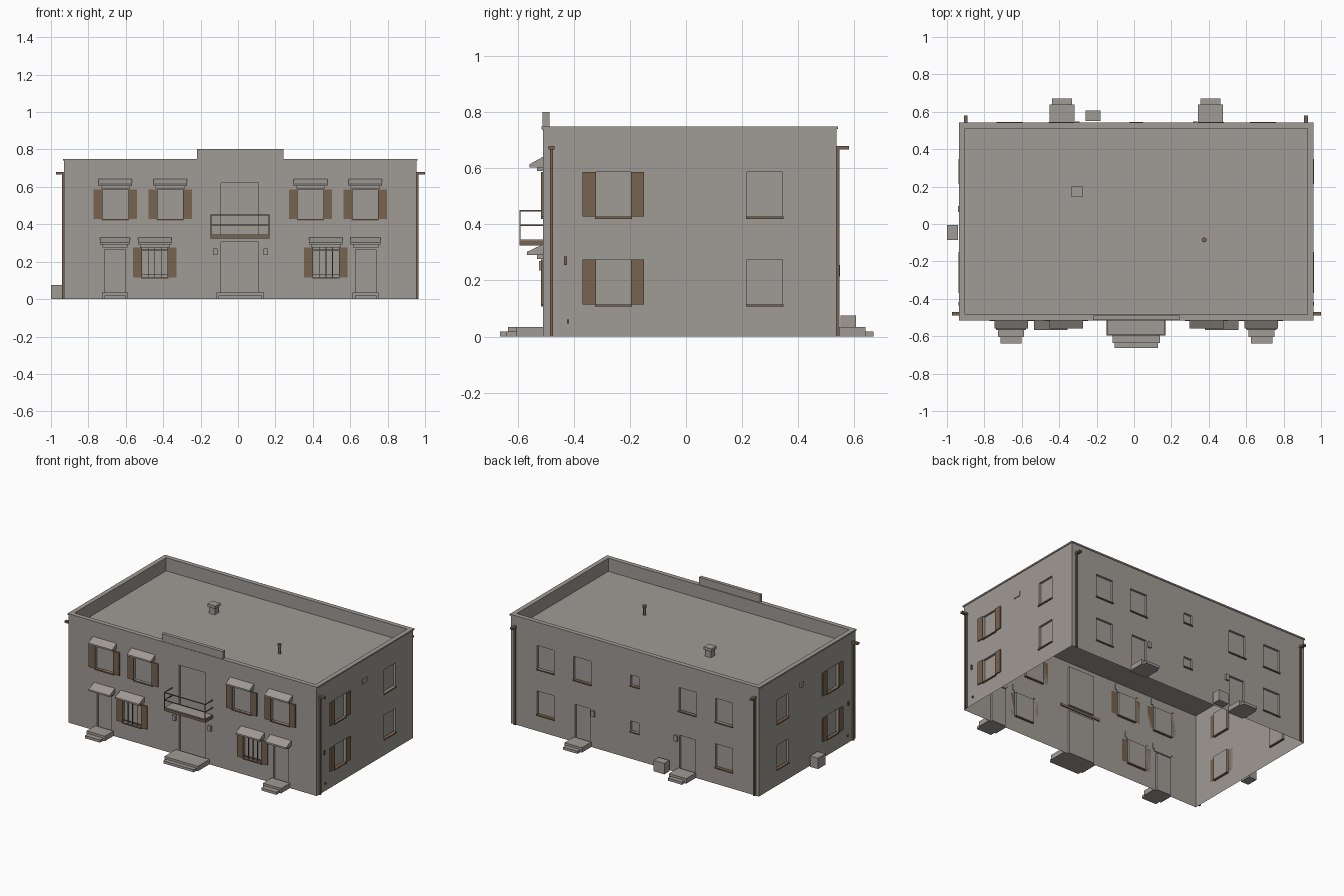
import bpy, bmesh
from mathutils import Vector

if "Cube" in bpy.data.objects:
    bpy.data.objects.remove(bpy.data.objects["Cube"])


def material(name, rgb):
    m = bpy.data.materials.new(name)
    m.use_nodes = True
    m.diffuse_color = (*rgb, 1)
    m.node_tree.nodes["Principled BSDF"].inputs["Base Color"].default_value = (*rgb, 1)
    return m


STONE = material("warm_grey", (0.35, 0.325, 0.30))
BROWN = material("brown", (0.18, 0.125, 0.08))

X0, X1, Y0, Y1 = -0.93, 0.955, -0.51, 0.537
MID = 0.0125
ROOF, TOP = 0.66, 0.745
RECESS = 0.015
OUT = {"front": Vector((0, -1, 0)), "back": Vector((0, 1, 0)),
       "left": Vector((1, 0, 0)), "right": Vector((-1, 0, 0))}


def on_wall(side, u, z, d=0.0):
    """Point on a wall: u along it, z up, d outwards."""
    return Vector({"front": (u, Y0 - d, z), "back": (u, Y1 + d, z),
                   "left": (X1 + d, u, z), "right": (X0 - d, u, z)}[side])


def finish(bm, name, mat):
    me = bpy.data.meshes.new(name)
    bm.to_mesh(me)
    bm.free()
    me.materials.append(mat)
    ob = bpy.data.objects.new(name, me)
    bpy.context.collection.objects.link(ob)
    return ob


def box(name, a, b, mat=STONE):
    bm = bmesh.new()
    bmesh.ops.create_cube(bm, size=1)
    a, b = Vector(a), Vector(b)
    for v in bm.verts:
        v.co = Vector([(a[i] + b[i]) / 2 + v.co[i] * abs(b[i] - a[i]) for i in range(3)])
    return finish(bm, name, mat)


def wall_box(name, side, u0, u1, z0, z1, d0, d1, mat=STONE):
    return box(name, on_wall(side, u0, z0, d0), on_wall(side, u1, z1, d1), mat)


def prism(name, profile, x0, x1, mat=STONE):
    """Extrude a (y, z) profile along x."""
    bm = bmesh.new()
    f = bm.faces.new([bm.verts.new((x0, y, z)) for y, z in profile])
    r = bmesh.ops.extrude_face_region(bm, geom=[f])
    vs = [g for g in r["geom"] if isinstance(g, bmesh.types.BMVert)]
    bmesh.ops.translate(bm, verts=vs, vec=(x1 - x0, 0, 0))
    bmesh.ops.recalc_face_normals(bm, faces=bm.faces)
    return finish(bm, name, mat)


def quad(bm, pts, facing):
    f = bm.faces.new([bm.verts.new(p) for p in pts])
    f.normal_update()
    if f.normal.dot(facing) < 0:
        f.normal_flip()


def wall(side, u0, u1, holes):
    """Single-skin wall with recessed panes for every (u0, u1, z0, z1) opening."""
    bm = bmesh.new()
    us = sorted({u0, u1, *[h[0] for h in holes], *[h[1] for h in holes]})
    zs = sorted({0.0, TOP, *[h[2] for h in holes], *[h[3] for h in holes]})
    for a, b in zip(us, us[1:]):
        for c, d in zip(zs, zs[1:]):
            u, z = (a + b) / 2, (c + d) / 2
            if not any(h[0] < u < h[1] and h[2] < z < h[3] for h in holes):
                quad(bm, [on_wall(side, *p) for p in ((a, c), (b, c), (b, d), (a, d))], OUT[side])
    for a, b, c, d in holes:
        ring = ((a, c), (b, c), (b, d), (a, d))
        middle = on_wall(side, (a + b) / 2, (c + d) / 2)
        quad(bm, [on_wall(side, *p, -RECESS) for p in ring], OUT[side])
        for p, q in zip(ring, ring[1:] + ring[:1]):
            pts = [on_wall(side, *p), on_wall(side, *q), on_wall(side, *q, -RECESS), on_wall(side, *p, -RECESS)]
            quad(bm, pts, middle - (pts[0] + pts[1]) / 2)
    bmesh.ops.remove_doubles(bm, verts=bm.verts, dist=0.0001)
    finish(bm, side + "_wall", STONE)


def window(side, u, z0, z1, w, shutters=False):
    wall_box(side + "_sill", side, u - w / 2 - 0.004, u + w / 2 + 0.004, z0 - 0.008, z0, -RECESS, 0.008, BROWN)
    if shutters:
        for s in (-1, 1):
            wall_box(side + "_shutter", side, u + s * w / 2, u + s * (w / 2 + 0.047), z0, z1, 0, 0.008, BROWN)
    return (u - w / 2, u + w / 2, z0, z1)


def awning(u, z, w, reach):
    """Sloped canopy with a narrower moulding below; z is its top."""
    y = Y0 - reach
    prism("awning", [(Y0 + 0.006, z), (y, z - 0.03), (y, z - 0.041), (Y0 + 0.006, z - 0.041)], u - w / 2, u + w / 2)
    wall_box("awning_moulding", "front", u - w / 2 + 0.012, u + w / 2 - 0.012, z - 0.055, z - 0.041, -0.006, 0.022)


def steps(side, u, w, deep, low):
    wall_box(side + "_upper_step", side, u - w / 2, u + w / 2, 0, 0.034, 0, deep)
    wall_box(side + "_lower_step", side, u - w / 2 + 0.012, u + w / 2 - 0.012, 0, 0.018, 0, low)


HIGH, LOW = (0.428, 0.587), (0.115, 0.275)

# Front wall
holes = [(-0.09, 0.11, 0.0, 0.305), (-0.09, 0.11, 0.345, 0.62)]
for s in (-1, 1):
    for off in (0.375, 0.668):
        holes.append(window("front", MID + s * off, *HIGH, 0.138, True))
        awning(MID + s * off, 0.645, 0.18, 0.048)
    u = MID + s * 0.4575
    holes.append(window("front", u, *LOW, 0.138, True))
    awning(u, 0.332, 0.18, 0.058)
    for k in (-1, 0, 1):
        wall_box("window_bar", "front", u + k * 0.035 - 0.002, u + k * 0.035 + 0.002, *LOW, -0.004, 0, BROWN)
    for z in (0.13, 0.262):
        wall_box("window_crossbar", "front", u - 0.069, u + 0.069, z - 0.002, z + 0.002, -0.004, 0, BROWN)
    u = MID + s * 0.67
    holes.append((u - 0.055, u + 0.055, 0.0, 0.265))
    awning(u, 0.332, 0.16, 0.058)
    steps("front", u, 0.138, 0.095, 0.13)
    u = MID + s * 0.135
    wall_box("front_lamp", "front", u - 0.012, u + 0.012, 0.235, 0.27, 0, 0.015)
wall("front", X0, X1, holes)
steps("front", MID, 0.255, 0.125, 0.153)

# Back wall
holes = []
for s in (-1, 1):
    holes.append(window("back", MID + s * 0.678, *HIGH, 0.13))
    holes.append(window("back", MID + s * 0.678, *LOW, 0.13))
    holes.append(window("back", MID + s * 0.4, *HIGH, 0.13))
    u = MID + s * 0.397
    holes.append((u - 0.058, u + 0.058, 0.0, 0.26))
    steps("back", u, 0.132, 0.103, 0.133)
    u = MID + s * 0.315
    wall_box("back_lamp", "back", u - 0.012, u + 0.012, 0.215, 0.255, 0, 0.012)
for z in (0.19, 0.505):
    holes.append(window("back", MID, z, z + 0.07, 0.065))
wall("back", X0, X1, holes)
wall_box("back_cooling_unit", "back", -0.26, -0.18, 0, 0.075, 0.015, 0.07)

# Side walls
for side in ("left", "right"):
    holes = []
    for z in (HIGH, LOW):
        holes.append(window(side, -0.259, *z, 0.125, True))
        holes.append(window(side, 0.281, *z, 0.125))
    wall(side, Y0, Y1, holes)
    wall_box(side + "_meter", side, -0.436, -0.424, 0.255, 0.285, 0, 0.008, BROWN)
    wall_box(side + "_tap", side, -0.424, -0.417, 0.047, 0.06, 0, 0.008, BROWN)
wall_box("left_vent", "left", -0.018, 0.036, 0.58, 0.612, 0, 0.005)
wall_box("right_vent", "right", 0.065, 0.097, 0.58, 0.612, 0, 0.012)
wall_box("right_cooling_unit", "right", -0.085, -0.005, 0, 0.075, 0.01, 0.07)

# Drainpipes with their projecting heads
for side, u in (("left", -0.48), ("right", -0.48), ("back", -0.9), ("back", 0.92)):
    wall_box("drainpipe", side, u - 0.006, u + 0.006, 0, 0.67, 0, 0.011, BROWN)
    wall_box("drainpipe_head", side, u - 0.01, u + 0.01, 0.667, 0.68, 0, 0.044, BROWN)

# Roof deck, parapet lining and coping
T = 0.027
box("roof_deck", (X0, Y0, ROOF - 0.004), (X1, Y1, ROOF))
for nm, z0, z1, o in (("parapet", ROOF, TOP, -0.001), ("coping", TOP - 0.005, 0.75, 0.005)):
    for ya, yb in ((Y0 - o, Y0 + T), (Y1 - T, Y1 + o)):
        box(nm, (X0 - o, ya, z0), (X1 + o, yb, z1))
    for xa, xb in ((X0 - o, X0 + T), (X1 - T, X1 + o)):
        box(nm, (xa, Y0 + T, z0), (xb, Y1 - T, z1))
wall_box("parapet_panel", "front", -0.22, 0.243, 0.735, 0.802, -0.022, 0.002)

# Roof vent and stack
box("roof_vent", (-0.326, 0.152, ROOF), (-0.282, 0.194, 0.705))
box("roof_vent_cap", (-0.333, 0.145, 0.705), (-0.275, 0.201, 0.725))
for nm, r, z0, z1 in (("stack", 0.008, ROOF, 0.72), ("stack_cap", 0.013, 0.715, 0.728)):
    bpy.ops.mesh.primitive_cylinder_add(vertices=12, radius=r, depth=z1 - z0, location=(0.375, -0.085, (z0 + z1) / 2))
    bpy.context.object.name = nm
    bpy.context.object.data.materials.append(BROWN)

# Balcony
B0, B1, BD, R = -0.147, 0.168, 0.085, 0.005
wall_box("balcony_base", "front", B0, B1, 0.324, 0.342, -0.006, BD, BROWN)
wall_box("balcony_floor", "front", B0 + R, B1 - R, 0.342, 0.346, 0, BD - R)
for u in (B0, B1 - R):
    wall_box("balcony_post", "front", u, u + R, 0.342, 0.45, BD - R, BD, BROWN)
for z in (0.394, 0.446):
    wall_box("balcony_front_rail", "front", B0, B1, z, z + R, BD - R, BD, BROWN)
    for u in (B0, B1 - R):
        wall_box("balcony_side_rail", "front", u, u + R, z, z + R, 0, BD - R, BROWN)
